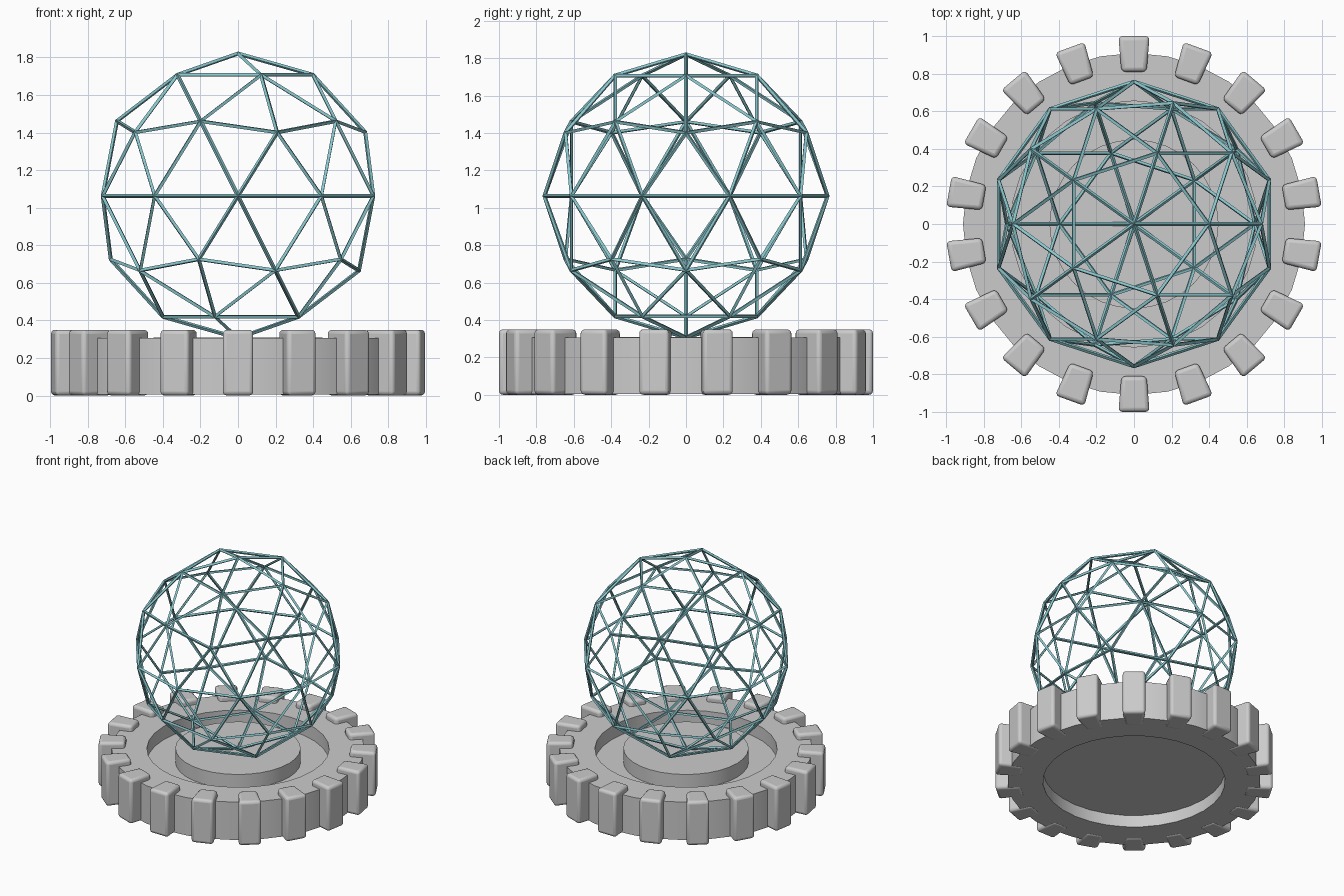
import bpy, bmesh, math
from mathutils import Matrix, Vector

if "Cube" in bpy.data.objects:
    bpy.data.objects.remove(bpy.data.objects["Cube"])


def make_object(name, bm):
    bmesh.ops.recalc_face_normals(bm, faces=bm.faces)
    mesh = bpy.data.meshes.new(name)
    bm.to_mesh(mesh)
    bm.free()
    obj = bpy.data.objects.new(name, mesh)
    bpy.context.collection.objects.link(obj)
    return obj


def smooth(obj, angle=30):
    bpy.ops.object.select_all(action='DESELECT')
    obj.select_set(True)
    bpy.context.view_layer.objects.active = obj
    bpy.ops.object.shade_smooth_by_angle(angle=math.radians(angle))


def cylinder(name, radius, z0, z1, sides=32):
    bm = bmesh.new()
    bmesh.ops.create_cone(bm, cap_ends=True, segments=sides, radius1=radius,
                          radius2=radius, depth=z1 - z0,
                          matrix=Matrix.Translation((0, 0, (z0 + z1) / 2)))
    obj = make_object(name, bm)
    smooth(obj)
    return obj


def ring(name, r_in, r_out, z0, z1, sides=32):
    bm = bmesh.new()
    loops = []
    for i in range(sides):
        a = 2 * math.pi * i / sides
        loops.append([bm.verts.new((r * math.cos(a), r * math.sin(a), z))
                      for r, z in ((r_in, z0), (r_out, z0), (r_out, z1), (r_in, z1))])
    for i in range(sides):
        p, q = loops[i], loops[(i + 1) % sides]
        for k in range(4):
            m = (k + 1) % 4
            bm.faces.new((p[k], q[k], q[m], p[m]))
    obj = make_object(name, bm)
    smooth(obj)
    return obj


# Base: outer ring, recessed floor and raised centre disc
ring("base_ring", 0.655, 0.91, 0.005, 0.305)
cylinder("base_floor", 0.66, 0.10, 0.20)
cylinder("centre_disc", 0.45, 0.19, 0.31)

# Tapered, rounded teeth around the ring
bm = bmesh.new()
for i in range(18):
    rot = Matrix.Rotation(math.radians(90 + 20 * i), 4, 'Z')
    corners = [(0.81, -0.067), (1.0, -0.083), (1.0, 0.083), (0.81, 0.067)]
    low = [bm.verts.new(rot @ Vector((x, y, 0))) for x, y in corners]
    high = [bm.verts.new(rot @ Vector((x, y, 0.35))) for x, y in corners]
    bm.faces.new(low[::-1])
    bm.faces.new(high)
    for k in range(4):
        m = (k + 1) % 4
        bm.faces.new((low[k], low[m], high[m], high[k]))
teeth = make_object("ring_teeth", bm)
bev = teeth.modifiers.new("rounding", 'BEVEL')
bev.width = 0.022
bev.segments = 3
smooth(teeth, 40)

# Geodesic lattice sphere
bm = bmesh.new()
bmesh.ops.create_icosphere(bm, subdivisions=2, radius=0.757,
                           matrix=Matrix.Translation((0, 0, 1.063)))
sphere = make_object("lattice_sphere", bm)
wire = sphere.modifiers.new("struts", 'WIREFRAME')
wire.thickness = 0.022
wire.offset = 0
wire.use_even_offset = True
mat = bpy.data.materials.new("teal")
mat.diffuse_color = (0.25, 0.56, 0.60, 1)
mat.use_nodes = True
mat.node_tree.nodes["Principled BSDF"].inputs["Base Color"].default_value = mat.diffuse_color
sphere.data.materials.append(mat)
